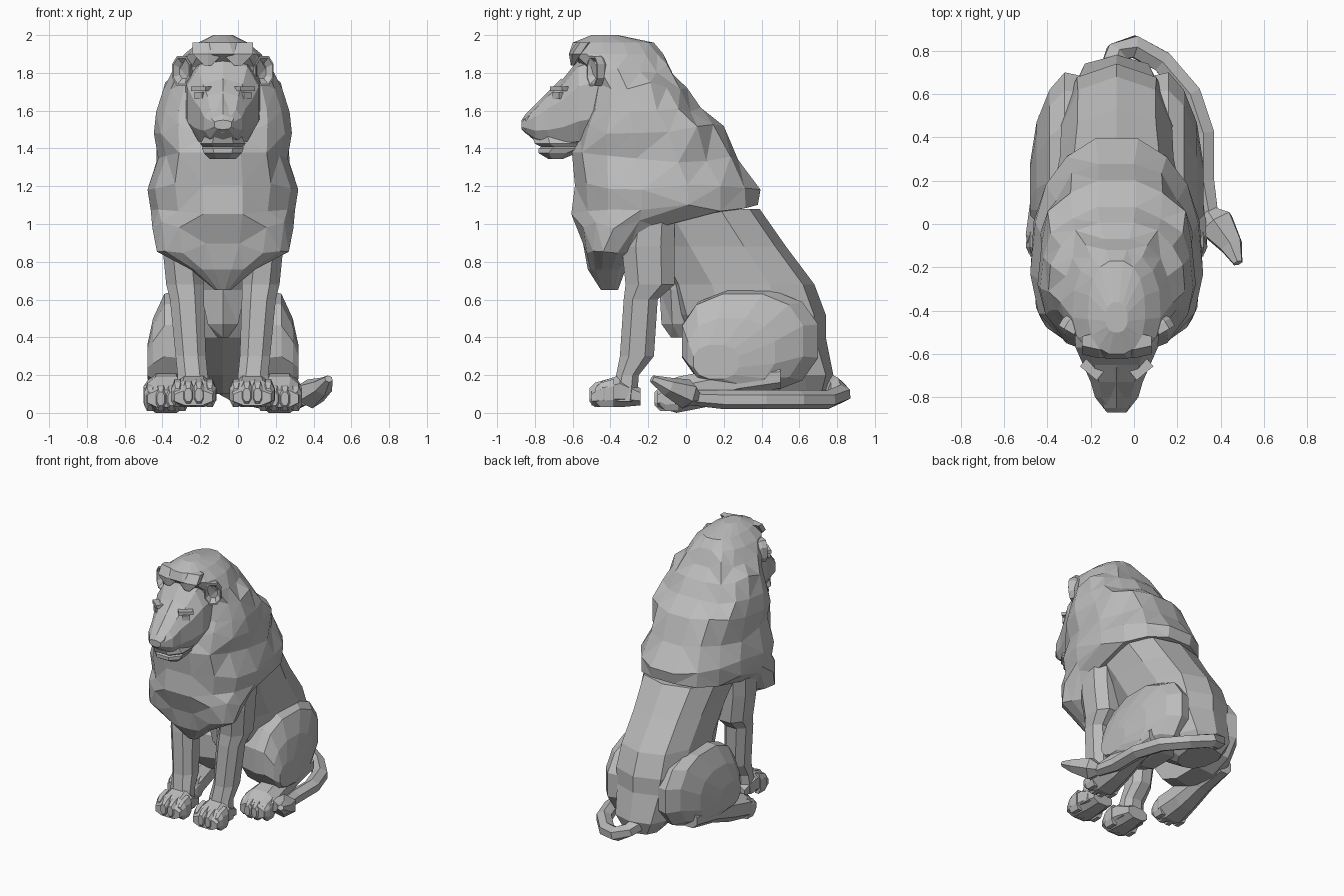
import bpy, bmesh, math, random
from mathutils import Vector

cube = bpy.data.objects.get("Cube")
if cube:
    bpy.data.objects.remove(cube)
random.seed(4)
MID = -.08  # plane of symmetry of the animal

stone = bpy.data.materials.new("grey stone")
stone.use_nodes = True
stone.diffuse_color = (.5, .5, .5, 1)
bsdf = stone.node_tree.nodes["Principled BSDF"]
bsdf.inputs["Base Color"].default_value = stone.diffuse_color
bsdf.inputs["Roughness"].default_value = .9


def rounded(value, power):
    return math.copysign(abs(value) ** power, value)


def ring(center, u, v, n=10, power=.85, taper=0):
    """Rounded section reaching u and v from center; taper narrows u towards +v."""
    angles = [math.tau * (i + .5) / n for i in range(n)]
    across = [rounded(math.cos(a), power) for a in angles]
    along = [rounded(math.sin(a), power) for a in angles]
    widest, longest = max(across), max(along)
    return [Vector(center) + Vector(u) * (c / widest) * (1 - taper * s) + Vector(v) * (s / longest)
            for c, s in zip(across, along)]


def loft(name, rings, mirror=False, facets=False):
    """Skin of flat faces over a row of sections, closed at both ends."""
    bm = bmesh.new()
    loops = [[bm.verts.new(point) for point in section] for section in rings]
    for lower, upper in zip(loops, loops[1:]):
        for i in range(len(lower)):
            bm.faces.new((lower[i - 1], lower[i], upper[i], upper[i - 1]))
    bm.faces.new(loops[0])
    bm.faces.new(loops[-1])
    bmesh.ops.recalc_face_normals(bm, faces=bm.faces)
    if facets:
        bmesh.ops.triangulate(bm, faces=bm.faces)
    mesh = bpy.data.meshes.new(name)
    bm.to_mesh(mesh)
    bm.free()
    mesh.materials.append(stone)
    ob = bpy.data.objects.new(name, mesh)
    ob.location.x = MID
    bpy.context.scene.collection.objects.link(ob)
    if mirror:
        ob.modifiers.new("Mirror", "MIRROR")


def level(z, front, back, half, **shape):
    """Horizontal section across the middle."""
    return ring((0, (front + back) / 2, z), (half, 0, 0), (0, (back - front) / 2, 0), **shape)


def upright(y, low, high, half, x=0, **shape):
    """Vertical section facing the front."""
    return ring((x, y, (low + high) / 2), (half, 0, 0), (0, 0, (high - low) / 2), **shape)


def levels(name, rows, facets=False, **shape):
    loft(name, [level(*row, **shape) for row in rows], facets=facets)


def uprights(name, rows, mirror=False, **shape):
    loft(name, [upright(*row, **shape) for row in rows], mirror=mirror)


def tube(name, path):
    """Bent tube through (x, y, z, radius) points."""
    points = [Vector(row[:3]) for row in path]
    rings = []
    for i, point in enumerate(points):
        before, after = points[max(i - 1, 0)], points[min(i + 1, len(points) - 1)]
        heading = (after - before).normalized()
        side = heading.cross(Vector((0, 0, 1))).normalized()
        radius = path[i][-1]
        rings.append(ring(point, side * radius, side.cross(heading) * radius, n=6, power=1))
    loft(name, rings)


# Torso, with a narrow keel hanging between the front legs
torso = [(.1, .42, .74, .12), (.2, .27, .78, .19), (.4, 0, .74, .23), (.52, -.06, .74, .25),
         (.68, -.1, .68, .25), (.88, -.2, .53, .26), (1.08, -.3, .39, .29)]
loft("torso", [level(*row, power=.8, taper=row[0] / 5 - .2) for row in torso])
levels("chest_keel", [(.4, -.08, .1, .03), (.47, -.13, .1, .08), (.65, -.14, .1, .12),
                      (.9, -.32, .1, .14)], facets=True, n=6, power=1)


# Mane with irregular facets, the same on both sides
def tousle(section, center):
    count = len(section)
    for i in range(count // 2):
        if i < count // 4:
            twin = count // 2 - 1 - i
        else:
            i, twin = i + count // 4, count - 1 - i + count // 4
        grow = 1 + random.uniform(-.05, .03)
        lift = Vector((0, 0, random.uniform(-.03, .03)))
        for k in (i, twin):
            section[k] = center + (section[k] - center) * grow + lift


mane = [(.65, -.45, -.36, .04), (.76, -.52, -.32, .17), (.87, -.55, -.25, .34),
        (1, -.58, -.05, .36), (1.08, -.6, .37, .38), (1.2, -.6, .38, .4),
        (1.35, -.6, .29, .35), (1.5, -.57, .2, .37), (1.62, -.52, .07, .36),
        (1.72, -.5, 0, .32), (1.82, -.54, -.06, .25), (1.9, -.62, -.12, .2),
        (1.96, -.6, -.17, .13), (2, -.5, -.36, .05)]
rings = []
for z, front, back, half in mane:
    section = level(z, front, back, half, n=16, taper=.06)
    if .8 < z < 1.9:
        tousle(section, Vector((0, (front + back) / 2, z)))
    rings.append(section)
loft("mane", rings, facets=True)

# Forelocks over the brow
loft("forelock", [ring((.08, y, z), (r, 0, 0), (0, r / 2, 0), n=6)
                  for y, z, r in ((-.54, 1.96, .08), (-.58, 1.9, .08), (-.6, 1.84, .02))], mirror=True)

# Head, muzzle, mouth and nose
uprights("head", [(-.42, 1.42, 1.92, .2), (-.57, 1.4, 1.87, .19), (-.65, 1.4, 1.77, .155),
                  (-.73, 1.41, 1.7, .12), (-.8, 1.44, 1.62, .1), (-.87, 1.5, 1.55, .045)], power=.8)
levels("upper_lip", [(1.4, -.75, -.5, .1), (1.425, -.8, -.5, .12), (1.48, -.82, -.5, .09)], n=8)
levels("chin", [(1.345, -.73, -.65, .07), (1.375, -.78, -.58, .1), (1.4, -.78, -.5, .11),
                (1.43, -.73, -.5, .1)], n=8)
uprights("nose", [(-.66, 1.6, 1.77, .05), (-.8, 1.48, 1.63, .06), (-.85, 1.48, 1.58, .06),
                  (-.87, 1.51, 1.55, .045)], n=6)


# Brows and eyes follow the slant of the cheeks
def slanted_block(name, z, length, height):
    u = Vector((.77, .64, 0)) * length
    v = Vector((-.64, .77, 0)) * .025
    loft(name, [ring((.115, -.67, z + h), u, v, n=4, power=.5) for h in (-height, height)], mirror=True)


slanted_block("brow", z=1.715, length=.05, height=.012)
slanted_block("eye", z=1.68, length=.026, height=.018)

# Cupped ears
ear_center, outward = Vector((.21, -.48, 1.81)), Vector((.5, -.86, 0))
loft("ear", [ring(ear_center + outward * shift, Vector((.86, .5, 0)) * size * .7, (0, 0, size), n=8)
             for shift, size in ((-.08, .04), (-.02, .08), (.02, .08), (.02, .07), (-.01, .04))],
     mirror=True)

# Front legs: height, x, y, half width, half depth
leg = [(1.1, .22, -.18, .11, .12), (.88, .22, -.2, .1, .14), (.68, .2, -.19, .1, .13),
       (.6, .19, -.24, .09, .09), (.3, .17, -.26, .08, .09), (.2, .16, -.31, .08, .06),
       (.06, .16, -.33, .09, .07)]
loft("front_leg", [ring((x, y, z), (wide, 0, 0), (0, deep, 0), n=8) for z, x, y, wide, deep in leg],
     mirror=True)


# Paws with four toes each
def paw(name, x, front, floor, rows):
    uprights(name, rows, mirror=True, x=x, n=8)
    for toe in range(4):
        offset = (toe - 1.5) * .057
        tip = front + abs(offset) / 2
        uprights(f"{name}_toe_{toe + 1}",
                 [(tip + .1, floor, floor + .15, .03), (tip + .03, floor, floor + .13, .033),
                  (tip, floor + .03, floor + .1, .02)], mirror=True, x=x + offset, n=8)


paw("front_paw", x=.155, front=-.525, floor=.03,
    rows=[(-.24, .04, .13, .08), (-.35, .03, .2, .1), (-.44, .03, .17, .12), (-.5, .04, .12, .1)])
paw("rear_paw", x=.3, front=-.18, floor=.01,
    rows=[(.5, .13, .25, .06), (.28, .09, .24, .08), (.1, .03, .22, .1),
          (-.05, 0, .19, .12), (-.15, .03, .12, .1)])

# Folded thighs, bulging low on the outside
thigh = [(.1, .34, .38, .33, .25), (.24, .34, .38, .36, .27), (.31, .3, .38, .32, .25),
         (.37, .24, .32, .23, .18), (.4, .16, .27, .12, .09)]
loft("thigh", [ring((x, y, z), (0, deep, 0), (0, 0, tall), n=12) for x, y, z, deep, tall in thigh],
     mirror=True)

# Tail curling round the left side, ending in a tuft
tube("tail", [(-.02, .7, .17, .06), (0, .79, .14, .05), (.08, .82, .1, .05), (.21, .75, .07, .05),
              (.34, .6, .07, .05), (.4, .42, .07, .05), (.4, .2, .07, .05), (.43, .03, .08, .04)])
tube("tail_tuft", [(.42, .06, .08, .03), (.46, 0, .1, .08), (.53, -.1, .14, .05),
                   (.56, -.18, .18, .02)])
